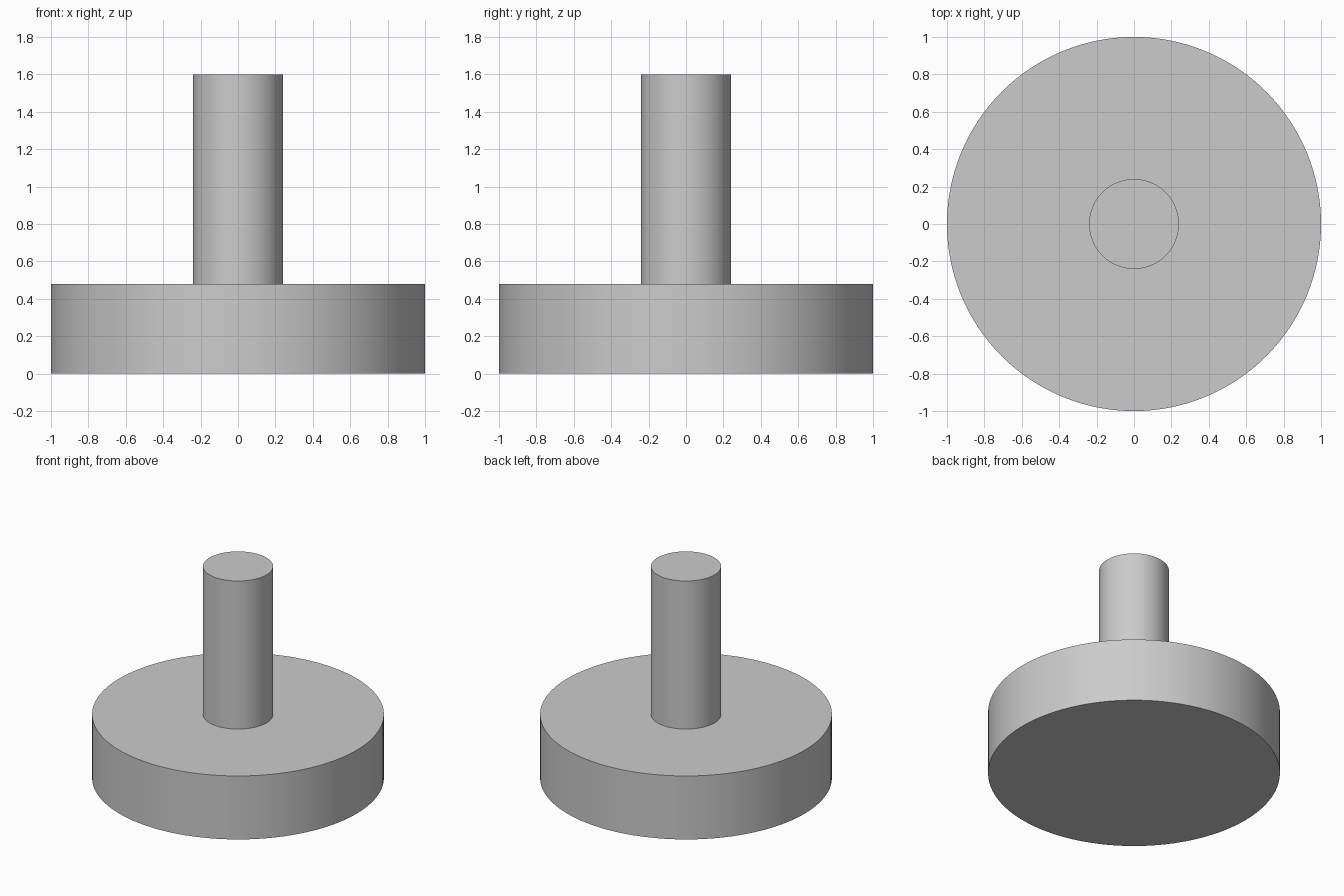
import bpy
import math

if "Cube" in bpy.data.objects:
    bpy.data.objects.remove(bpy.data.objects["Cube"])


def cylinder(name, radius, z_bottom, z_top, sides=128):
    bpy.ops.mesh.primitive_cylinder_add(
        vertices=sides, radius=radius, depth=z_top - z_bottom,
        location=(0, 0, (z_bottom + z_top) / 2))
    obj = bpy.context.object
    obj.name = name
    bpy.ops.object.shade_smooth_by_angle(angle=math.radians(30))
    return obj


# Wide round base
cylinder("base_disc", 1.0, 0.0, 0.48)

# Upright central stem
cylinder("stem", 0.24, 0.48, 1.6)
